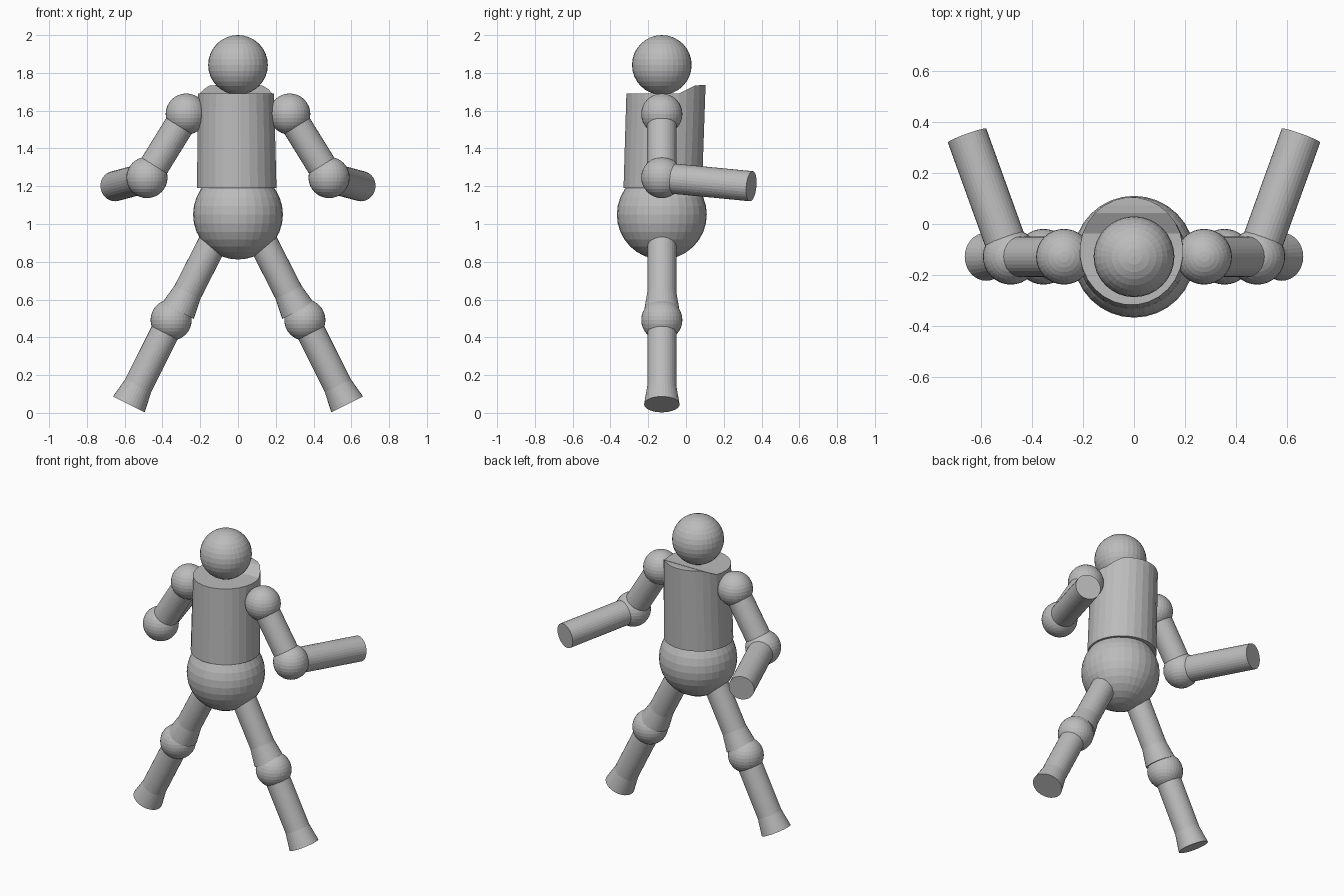
import bpy, bmesh, math
from mathutils import Vector

if "Cube" in bpy.data.objects:
    bpy.data.objects.remove(bpy.data.objects["Cube"])

grey = bpy.data.materials.new("plain grey")
grey.diffuse_color = (0.5, 0.5, 0.5, 1)
grey.use_nodes = True
grey.node_tree.nodes["Principled BSDF"].inputs["Base Color"].default_value = grey.diffuse_color
Y = -0.128  # body plane


def finish(bm, name):
    bmesh.ops.recalc_face_normals(bm, faces=bm.faces[:])
    mesh = bpy.data.meshes.new(name)
    bm.to_mesh(mesh)
    bm.free()
    mesh.materials.append(grey)
    ob = bpy.data.objects.new(name, mesh)
    bpy.context.collection.objects.link(ob)
    return ob


def ball(name, centre, radius):
    bm = bmesh.new()
    bmesh.ops.create_uvsphere(bm, u_segments=32, v_segments=16, radius=radius)
    bmesh.ops.translate(bm, verts=bm.verts[:], vec=centre)
    return finish(bm, name)


def limb(name, start, end, profile, n=32):
    """Round limb through (distance back from the end, radius) stations."""
    a, b = Vector(start), Vector(end)
    d = (b - a).normalized()
    turn = d.to_track_quat('Z', 'Y')
    bm = bmesh.new()
    rings = []
    for back, r in [((b - a).length, profile[0][1])] + profile:
        c = b - d * back
        rings.append([bm.verts.new(c + turn @ Vector((
            r * math.cos(i * math.tau / n), r * math.sin(i * math.tau / n), 0)))
            for i in range(n)])
    for lo, hi in zip(rings, rings[1:]):
        for i in range(n):
            j = (i + 1) % n
            bm.faces.new((lo[i], lo[j], hi[j], hi[i]))
    bm.faces.new(rings[0])
    bm.faces.new(rings[-1])
    return finish(bm, name)


# head and hips
ball("head", (0, Y, 1.842), 0.158)
ball("hips", (0, Y, 1.05), 0.238)

# torso: slightly leaning oval tube whose top rises toward the back
N = 28
bm = bmesh.new()
low, top = [], []
for i in range(N):
    a = (i + 0.5) * math.tau / N + math.pi / 2
    c, s = math.cos(a), math.sin(a)
    low.append(bm.verts.new((-0.007 + 0.212 * c, -0.123 + 0.209 * s, 1.19)))
    x, y = -0.01 + 0.202 * c, -0.106 + 0.211 * s
    t = min(max((y + 0.04) / 0.09, 0), 1)
    top.append(bm.verts.new((x, y, 1.69 + 0.045 * t)))
for i in range(N):
    j = (i + 1) % N
    bm.faces.new((low[i], low[j], top[j], top[i]))
bm.faces.new(low)
for i in range(N // 2 - 1):
    bm.faces.new((top[i], top[i + 1], top[N - 2 - i], top[N - 1 - i]))
finish(bm, "torso")

# arms and legs on both sides
flared = [(0.11, 0.077), (0.0, 0.094)]
for side, s in (("left", -1), ("right", 1)):
    shoulder = (0.274 * s, Y, 1.582)
    elbow = (0.482 * s, Y, 1.246)
    knee = (0.354 * s, Y, 0.492)
    ball(side + "_shoulder", shoulder, 0.109)
    ball(side + "_elbow", elbow, 0.109)
    ball(side + "_knee", knee, 0.109)
    limb(side + "_upper_arm", shoulder, elbow, [(0, 0.079)])
    limb(side + "_forearm", elbow, (0.653 * s, 0.346, 1.2), [(0, 0.08)])
    limb(side + "_thigh", (0.09 * s, Y, 0.986), (0.318 * s, Y, 0.54), flared)
    limb(side + "_shin", knee, (0.578 * s, Y, 0.045), flared)
